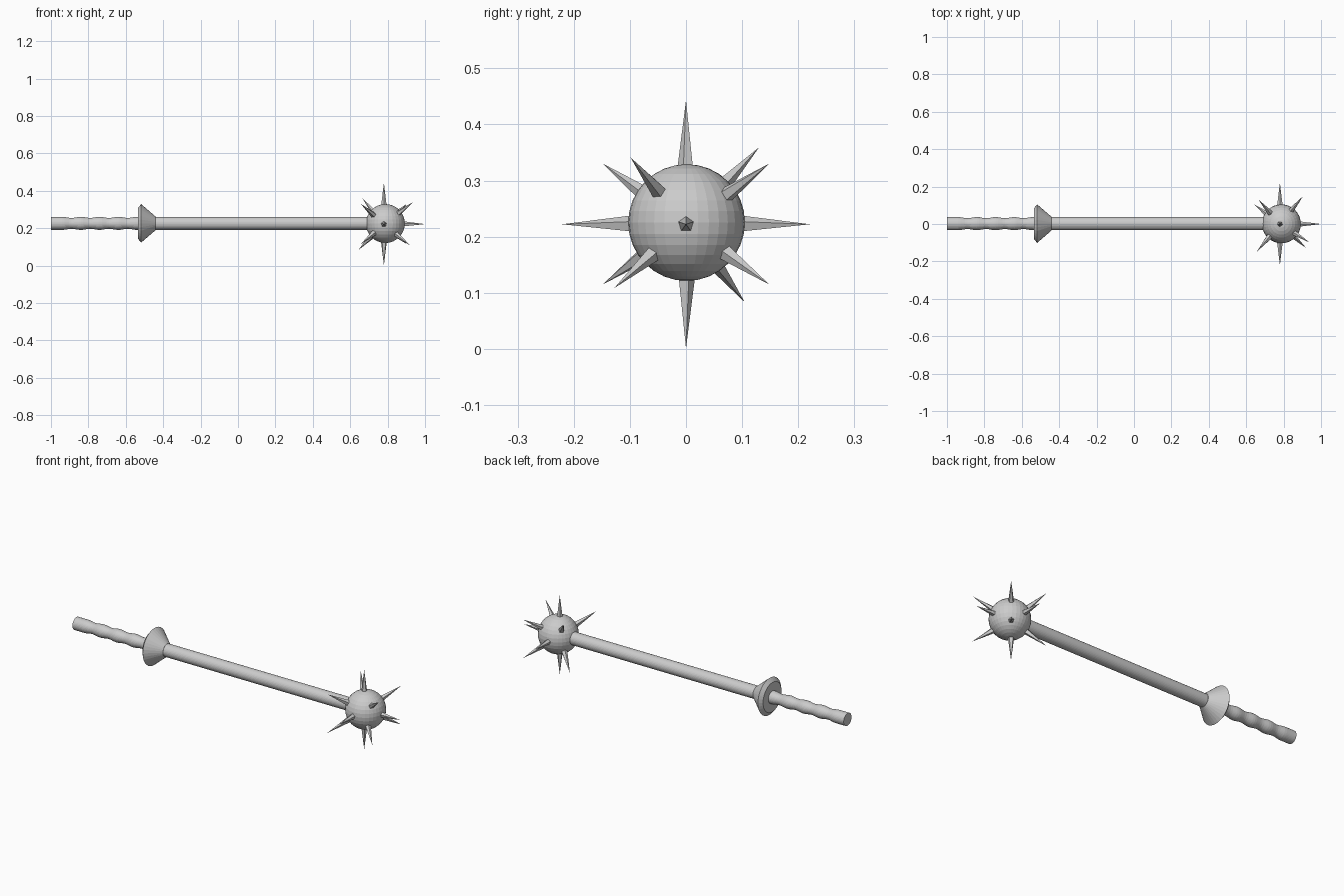
import bpy, bmesh, math
from mathutils import Vector

if "Cube" in bpy.data.objects:
    bpy.data.objects.remove(bpy.data.objects["Cube"])

steel = bpy.data.materials.new("grey_steel")
steel.diffuse_color = (0.6, 0.6, 0.6, 1)
steel.use_nodes = True
steel.node_tree.nodes["Principled BSDF"].inputs["Base Color"].default_value = steel.diffuse_color

AXIS_Y, AXIS_Z = 0.002, 0.226           # centre line of the shaft
HUB = Vector((0.78, 0.0, 0.222))        # where all spikes meet


def finish(bm, name):
    bmesh.ops.recalc_face_normals(bm, faces=bm.faces)
    mesh = bpy.data.meshes.new(name)
    bm.to_mesh(mesh)
    bm.free()
    mesh.materials.append(steel)
    obj = bpy.data.objects.new(name, mesh)
    bpy.context.collection.objects.link(obj)
    return obj


def lathe_x(name, profile, sides=32):
    """Turn an (x, radius) profile around the shaft axis and cap both ends."""
    bm = bmesh.new()
    rings = []
    for x, r in profile:
        ring = []
        for i in range(sides):
            a = 2 * math.pi * i / sides
            ring.append(bm.verts.new((x, AXIS_Y + r * math.cos(a), AXIS_Z + r * math.sin(a))))
        rings.append(ring)
    for a, b in zip(rings, rings[1:]):
        for i in range(sides):
            j = (i + 1) % sides
            bm.faces.new((a[i], a[j], b[j], b[i]))
    bm.faces.new(rings[0])
    bm.faces.new(rings[-1])
    return finish(bm, name)


def spike(name, direction, inner=0.085, length=0.221):
    """Five-sided spike pointing away from the hub."""
    d = Vector(direction).normalized()
    bm = bmesh.new()
    depth = length - inner
    bmesh.ops.create_cone(bm, cap_ends=True, segments=5, radius1=0.127 * depth,
                          radius2=0, depth=depth)
    bmesh.ops.remove_doubles(bm, verts=bm.verts, dist=1e-5)
    rot = d.to_track_quat('Z', 'Y')
    for v in bm.verts:
        v.co = HUB + rot @ v.co + d * (inner + depth / 2)
    return finish(bm, name)


# Grip with shallow finger grooves
grip = [(-1.0, 0.035), (-0.94, 0.035)]
steps = 32
for k in range(1, steps + 1):
    t = k / steps
    grip.append((-0.94 + 0.4 * t, 0.0320 + 0.003 * math.cos(2 * math.pi * 4 * t)))
grip.append((-0.5, 0.035))
lathe_x("grip", grip)

# Shaft and conical hand guard
lathe_x("shaft", [(-0.5, 0.035), (0.72, 0.035)])
lathe_x("hand_guard", [(-0.535, 0.03), (-0.535, 0.082), (-0.518, 0.103), (-0.44, 0.036)])

# Ball head
bm = bmesh.new()
bmesh.ops.create_uvsphere(bm, u_segments=32, v_segments=16, radius=0.104)
bmesh.ops.translate(bm, verts=bm.verts, vec=(0.788, 0.001, 0.225))
finish(bm, "ball_head")

# Spikes: five straight ones and eight diagonal ones
directions = [
    (1, 0, 0), (0, 1, 0), (0, -1, 0), (0, 0, 1), (0, 0, -1),
    (0.123, 0.148, 0.108), (0.157, -0.098, 0.118),
    (0.139, -0.127, -0.113), (0.123, 0.148, -0.107),
    (-0.114, 0.130, 0.137), (-0.123, -0.148, 0.108),
    (-0.123, -0.148, -0.107), (-0.136, 0.104, -0.138),
]
for n, d in enumerate(directions, 1):
    spike(f"spike_{n}", d)
